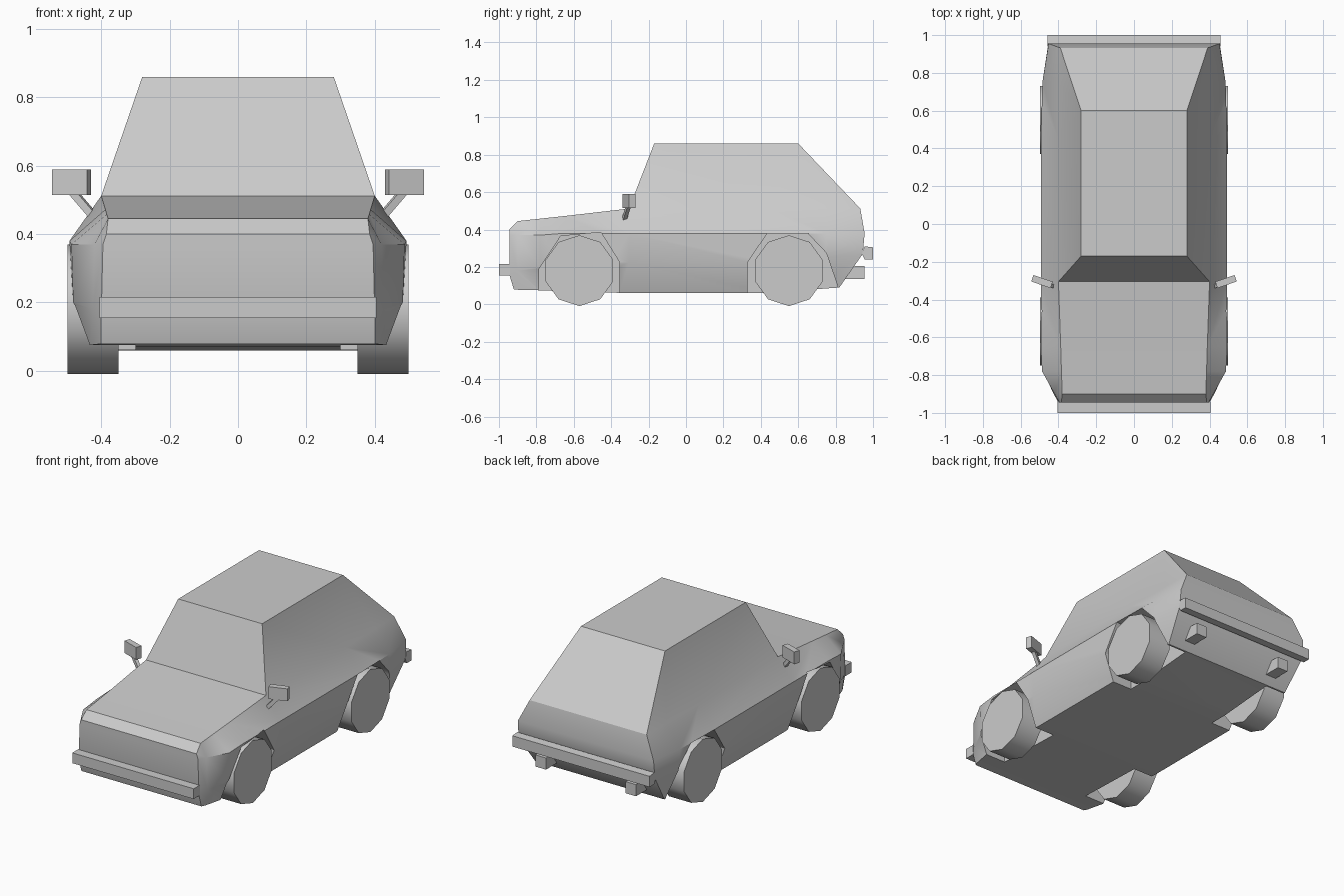
import bpy, bmesh, math
from mathutils import Vector

if "Cube" in bpy.data.objects:
    bpy.data.objects.remove(bpy.data.objects["Cube"])


def make_object(name, bm):
    bmesh.ops.recalc_face_normals(bm, faces=bm.faces)
    mesh = bpy.data.meshes.new(name)
    bm.to_mesh(mesh)
    bm.free()
    ob = bpy.data.objects.new(name, mesh)
    bpy.context.collection.objects.link(ob)
    return ob


def box(name, center, size, rot_z=0.0):
    bpy.ops.mesh.primitive_cube_add(size=1, location=center, rotation=(0, 0, rot_z))
    ob = bpy.context.object
    ob.name, ob.scale = name, size
    return ob


def prism(name, profile, x0, x1):
    """Extrude a (y, z) outline along x."""
    bm = bmesh.new()
    face = bm.faces.new([bm.verts.new((x0, y, z)) for y, z in profile])
    ext = bmesh.ops.extrude_face_region(bm, geom=[face])
    moved = [v for v in ext["geom"] if isinstance(v, bmesh.types.BMVert)]
    bmesh.ops.translate(bm, verts=moved, vec=(x1 - x0, 0, 0))
    return make_object(name, bm)


def smooth(ob, angle=32):
    bpy.ops.object.select_all(action="DESELECT")
    ob.select_set(True)
    bpy.context.view_layer.objects.active = ob
    bpy.ops.object.shade_smooth_by_angle(angle=math.radians(angle))


# Half sections, nose to tail: floor edge, sill, waist, shoulder as (x, y, z)
sections = [
    [(.40, -.92, .078), (.40, -.945, .16), (.395, -.945, .37), (.385, -.945, .40)],
    [(.41, -.90, .078), (.425, -.90, .18), (.42, -.90, .37), (.38, -.90, .445)],
    [(.435, -.78, .075), (.482, -.78, .20), (.487, -.78, .37), (.384, -.78, .458)],
    [(.43, -.65, .07), (.488, -.65, .22), (.493, -.65, .38), (.388, -.65, .472)],
    [(.43, -.305, .06), (.49, -.305, .225), (.493, -.305, .38), (.40, -.305, .512)],
    [(.43, .45, .06), (.49, .45, .225), (.493, .45, .38), (.40, .45, .512)],
    [(.43, .75, .085), (.48, .75, .25), (.485, .75, .38), (.395, .75, .512)],
    [(.43, .82, .09), (.455, .945, .27), (.452, .955, .38), (.39, .932, .512)],
]
windscreen = 4

bm = bmesh.new()
R = [[bm.verts.new(p) for p in s] for s in sections]
L = [[bm.verts.new((-x, y, z)) for x, y, z in s] for s in sections]
for i in range(len(sections) - 1):
    for side in (R, L):
        for j in range(3):
            bm.faces.new((side[i][j], side[i + 1][j], side[i + 1][j + 1], side[i][j + 1]))
    bm.faces.new((R[i][0], R[i + 1][0], L[i + 1][0], L[i][0]))
    if i < windscreen:
        bm.faces.new((R[i][3], R[i + 1][3], L[i + 1][3], L[i][3]))
for i in (0, -1):
    for j in range(3):
        bm.faces.new((R[i][j], R[i][j + 1], L[i][j + 1], L[i][j]))
# Cabin: windscreen, side panels, roof, tailgate
roof = {s: [bm.verts.new((s * .28, y, .86)) for y in (-.17, .60)] for s in (1, -1)}
for s, side in ((1, R), (-1, L)):
    bm.faces.new([sec[3] for sec in side[windscreen:]] + [roof[s][1], roof[s][0]])
bm.faces.new((R[windscreen][3], L[windscreen][3], roof[-1][0], roof[1][0]))
bm.faces.new((R[-1][3], L[-1][3], roof[-1][1], roof[1][1]))
bm.faces.new((roof[1][0], roof[1][1], roof[-1][1], roof[-1][0]))
bmesh.ops.triangulate(bm, faces=bm.faces[:])
body = make_object("car_body", bm)

# Wheel arches cut from the body
front_arch = [(-.785, -.1), (-.785, .19), (-.67, .365), (-.455, .385), (-.355, .225), (-.355, -.1)]
rear_arch = [(.33, -.1), (.33, .225), (.435, .38), (.65, .38), (.75, .275), (.81, .10), (.81, -.1)]
bpy.context.view_layer.objects.active = body
for outline in (front_arch, rear_arch):
    for s in (1, -1):
        cutter = prism("arch_cutter", outline, s * .30, s * .65)
        cutter.hide_render = True
        mod = body.modifiers.new("arch", "BOOLEAN")
        mod.operation, mod.solver, mod.object = "DIFFERENCE", "EXACT", cutter
        bpy.context.view_layer.objects.active = body
        bpy.ops.object.modifier_apply(modifier=mod.name)
        bpy.data.objects.remove(cutter)
smooth(body)

# Ten-sided wheels with a flat at the bottom
radius = .18 / math.cos(math.pi / 10)
decagon = [(radius * math.cos(math.radians(18 + 36 * k)), radius * math.sin(math.radians(18 + 36 * k)))
           for k in range(10)]
for name, y in (("front_wheel", -.57), ("rear_wheel", .55)):
    for s, label in ((1, "right"), (-1, "left")):
        wheel = prism(f"{name}_{label}", decagon, s * .35, s * .498)
        wheel.location = (0, y, .18)
        smooth(wheel, 40)

# Bumpers
box("front_bumper", (0, -.97, .185), (.81, .06, .062))
prism("rear_bumper", [(.94, .27), (.955, .24), (1.0, .24), (1.0, .305), (.955, .31)], -.457, .457)

# Tail blocks and door mirrors on both sides
for s, label in ((1, "right"), (-1, "left")):
    box(f"tail_block_{label}", (s * .30, .90, .17), (.07, .11, .07))
    box(f"door_mirror_{label}", (s * .487, -.305, .552), (.108, .036, .074), s * math.radians(19))
    a, b = Vector((s * .425, -.33, .455)), Vector((s * .485, -.308, .525))
    arm = box(f"mirror_arm_{label}", (a + b) / 2, (.02, .022, (b - a).length))
    arm.rotation_euler = (b - a).to_track_quat("Z", "Y").to_euler()
